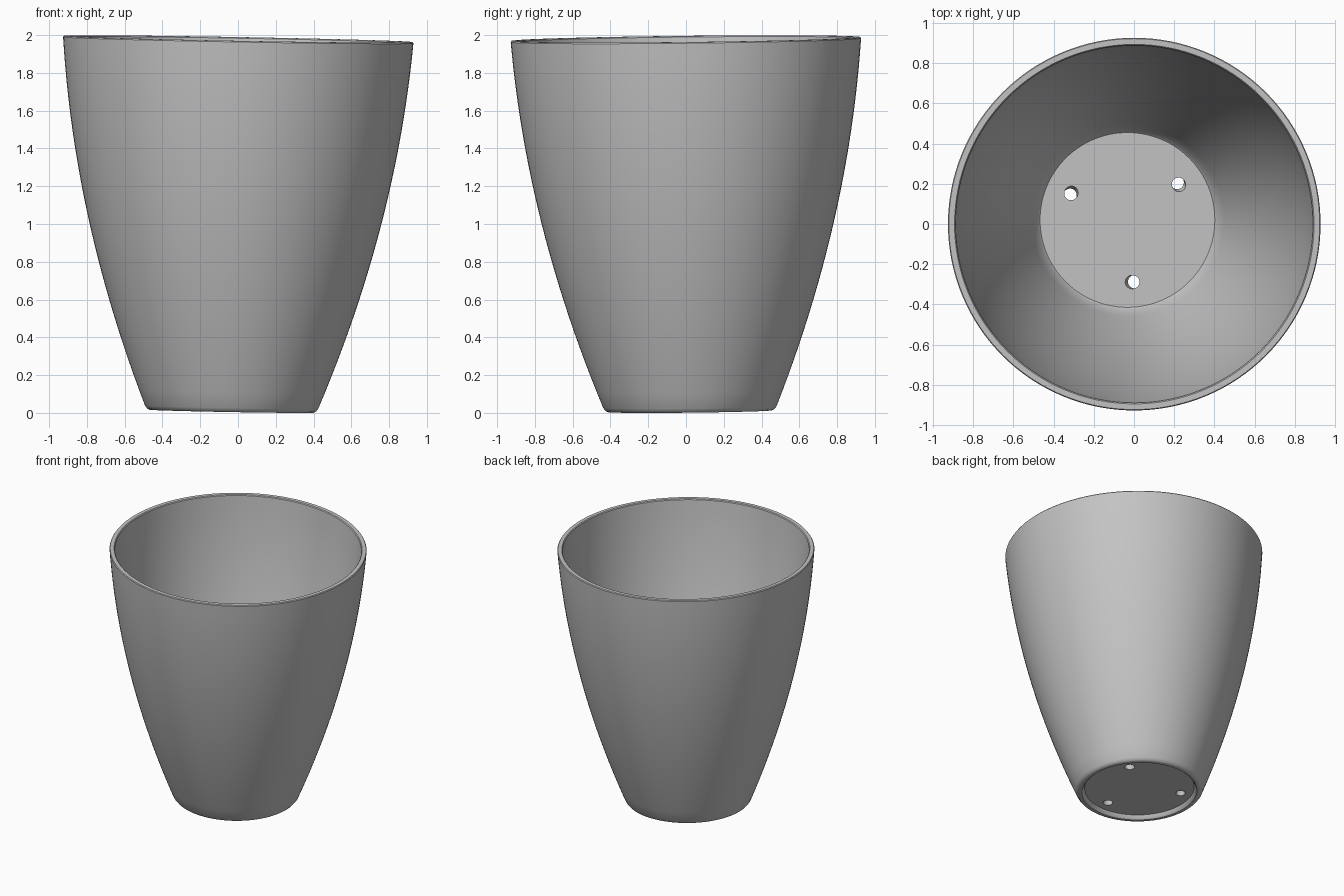
import bpy
import bmesh
import math
from mathutils import Matrix, Vector

if "Cube" in bpy.data.objects:
    bpy.data.objects.remove(bpy.data.objects["Cube"], do_unlink=True)

HEIGHT = 1.971
WALL = 0.038
FLOOR = 0.075
RECESS = 0.03
STEPS = 24
SEGMENTS = 128

# One plain grey for the whole pot
grey = bpy.data.materials.new("plain grey")
grey.use_nodes = True
colour = (0.55, 0.55, 0.55, 1)
grey.diffuse_color = colour
grey.node_tree.nodes["Principled BSDF"].inputs["Base Color"].default_value = colour


def radius(z):
    """Outer radius of the curved wall at a height."""
    s = z / HEIGHT
    return 0.45 + 0.805 * s - 0.327 * s * s


def wall(low, high, inset):
    heights = [low + (high - low) * i / STEPS for i in range(STEPS + 1)]
    return [(radius(z) - inset, z) for z in heights]


def make_object(name, bm):
    mesh = bpy.data.meshes.new(name)
    bm.to_mesh(mesh)
    bm.free()
    mesh.materials.append(grey)
    obj = bpy.data.objects.new(name, mesh)
    bpy.context.collection.objects.link(obj)
    return obj


# Pot profile: recessed base, foot ring, outer wall, rim, inner wall, floor
profile = [(0, RECESS), (0.395, RECESS), (0.405, 0.008), (0.415, 0), (0.435, 0),
           (0.447, 0.006)]
profile += wall(0.022, HEIGHT - 0.006, 0)
profile += [(radius(HEIGHT) - 0.005, HEIGHT), (radius(HEIGHT) - WALL + 0.005, HEIGHT)]
profile += reversed(wall(FLOOR + 0.012, HEIGHT - 0.006, WALL))
profile += [(0.435, FLOOR), (0, FLOOR)]

bm = bmesh.new()
points = [bm.verts.new((r, 0, z)) for r, z in profile]
edges = [bm.edges.new(pair) for pair in zip(points, points[1:])]
bmesh.ops.spin(bm, geom=points + edges, cent=(0, 0, 0), axis=(0, 0, 1),
               angle=math.tau, steps=SEGMENTS, use_merge=True)
bmesh.ops.remove_doubles(bm, verts=bm.verts[:], dist=0.0001)
bmesh.ops.recalc_face_normals(bm, faces=bm.faces[:])
pot = make_object("pot", bm)

# Three slightly slanted drain holes through the floor
bm = bmesh.new()
for i in range(3):
    turn = Matrix.Rotation(math.radians(36 + 120 * i), 4, "Z")
    place = turn @ Matrix.Translation(Vector((0.31, 0, 0.05)))
    slant = Matrix.Rotation(math.radians(18), 4, "X")
    bmesh.ops.create_cone(bm, cap_ends=True, segments=24, radius1=0.034,
                          radius2=0.034, depth=0.3, matrix=place @ slant)
cutter = make_object("drain_hole_cutter", bm)
cutter.hide_render = True

cut = pot.modifiers.new("drain holes", "BOOLEAN")
cut.operation = "DIFFERENCE"
cut.solver = "EXACT"
cut.object = cutter
bpy.ops.object.select_all(action="DESELECT")
pot.select_set(True)
bpy.context.view_layer.objects.active = pot
bpy.ops.object.modifier_apply(modifier=cut.name)
bpy.data.objects.remove(cutter, do_unlink=True)
bpy.ops.object.shade_smooth_by_angle(angle=math.radians(35))

# The pot leans a little
pot.rotation_euler = (0.011, 0.018, 0)
pot.location = (-0.034, 0.021, 0.009)
